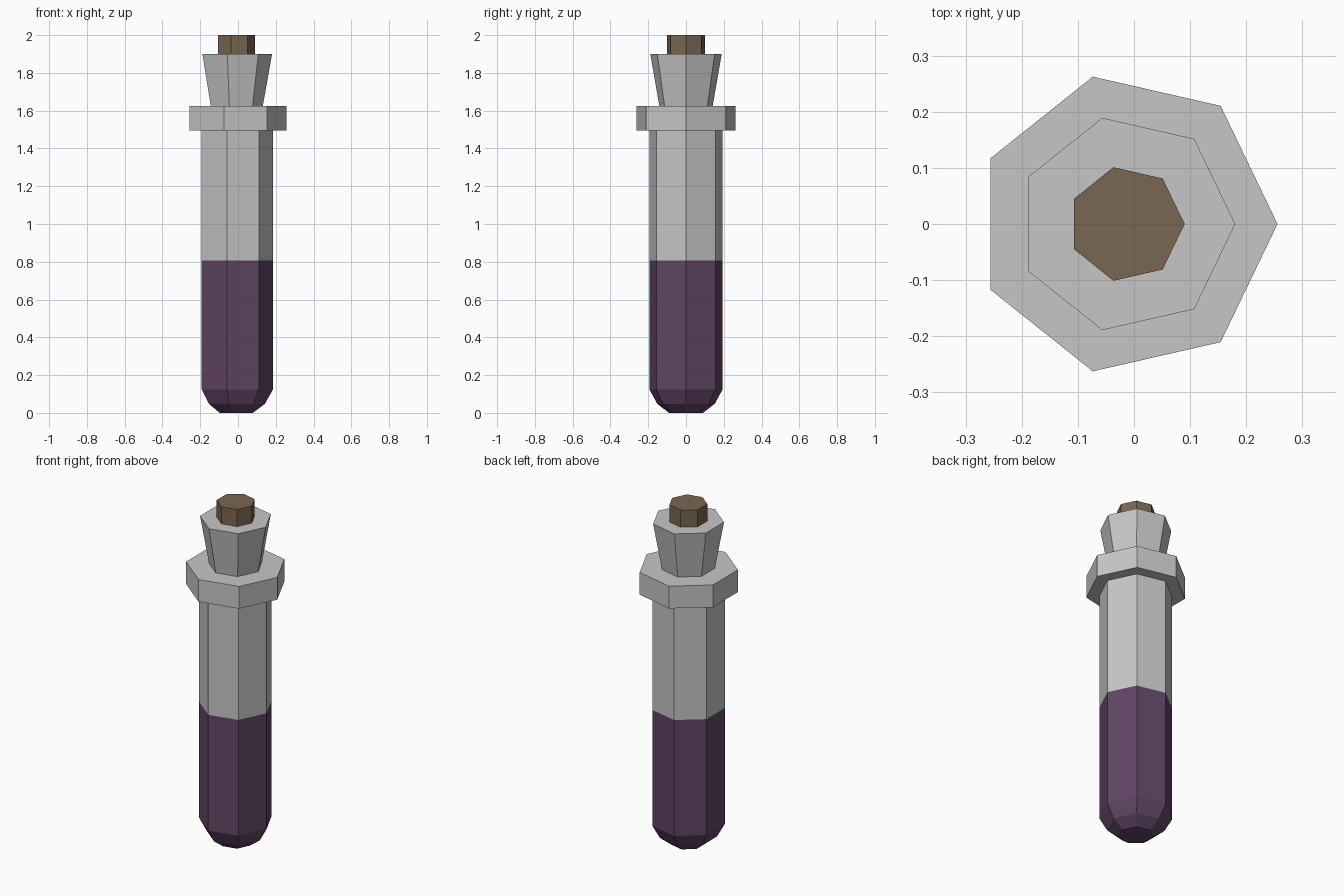
import bpy
import bmesh
from math import cos, sin, tau

if "Cube" in bpy.data.objects:
    bpy.data.objects.remove(bpy.data.objects["Cube"])

SIDES = 7
CENTRE_X = -0.0135  # centres the seven-sided outline's bounds on x = 0


def material(name, rgb):
    mat = bpy.data.materials.new(name)
    mat.diffuse_color = (*rgb, 1.0)
    mat.use_nodes = True
    mat.node_tree.nodes["Principled BSDF"].inputs["Base Color"].default_value = mat.diffuse_color
    return mat


def lathe(name, profile, mat):
    """Closed seven-sided solid from (radius, height) pairs, listed bottom to top."""
    bm = bmesh.new()
    rings = [[bm.verts.new((CENTRE_X + r * cos(tau * i / SIDES), r * sin(tau * i / SIDES), z))
              for i in range(SIDES)] for r, z in profile]
    for low, high in zip(rings, rings[1:]):
        for i in range(SIDES):
            j = (i + 1) % SIDES
            bm.faces.new((low[i], low[j], high[j], high[i]))
    bm.faces.new(rings[0][::-1])
    bm.faces.new(rings[-1])
    mesh = bpy.data.meshes.new(name)
    bm.to_mesh(mesh)
    bm.free()
    mesh.materials.append(mat)
    obj = bpy.data.objects.new(name, mesh)
    bpy.context.collection.objects.link(obj)
    return obj


glass = material("grey glass", (0.565, 0.565, 0.565))
purple = material("purple liquid", (0.119, 0.060, 0.130))
brown = material("brown cork", (0.195, 0.133, 0.084))

# Filled lower part with rounded bottom
lathe("liquid", [(0.092, 0.0), (0.156, 0.048), (0.199, 0.125), (0.199, 0.807)], purple)
# Empty upper part of the tube
lathe("tube", [(0.199, 0.807), (0.199, 1.50)], glass)
# Wide ring round the top of the tube
lathe("collar", [(0.2693, 1.494), (0.2693, 1.625)], glass)
# Flared mouth
lathe("neck", [(0.144, 1.62), (0.194, 1.90)], glass)
# Stopper
lathe("cork", [(0.1037, 1.88), (0.1037, 2.0)], brown)
